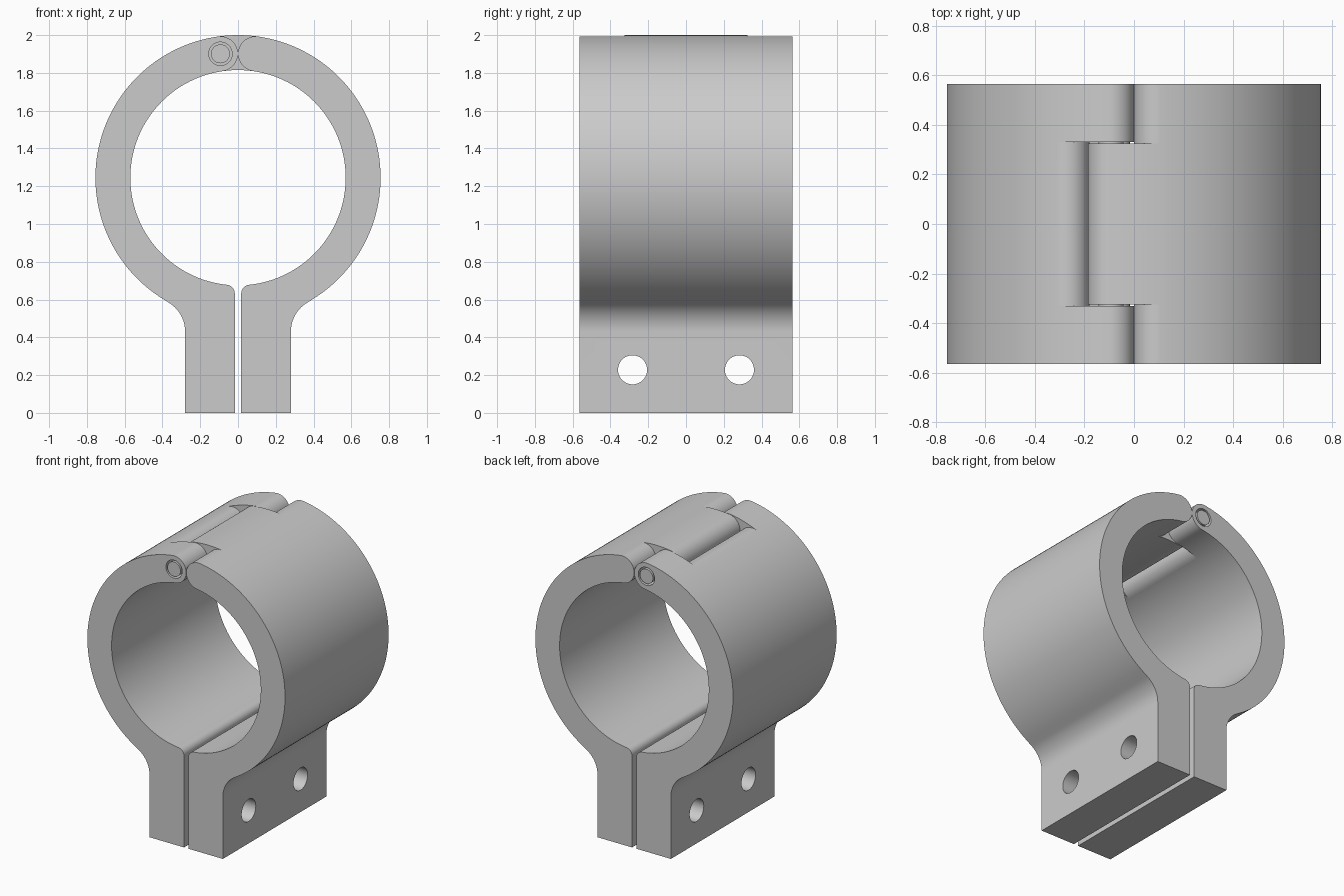
import bpy, bmesh
from math import sin, cos, radians, atan2, degrees

if "Cube" in bpy.data.objects:
    bpy.data.objects.remove(bpy.data.objects["Cube"])

CZ, R_OUT, R_IN, HALF_LEN = 1.245, 0.755, 0.57, 0.565
R_MID, R_CAP = (R_OUT + R_IN) / 2, (R_OUT - R_IN) / 2
STEP = 8.07                      # half the angle between neighbouring knuckles
LEG_IN, LEG_OUT = 0.017, 0.28

grey = bpy.data.materials.new("plain grey")
grey.use_nodes = True
grey.diffuse_color = (0.6, 0.6, 0.6, 1)
grey.node_tree.nodes["Principled BSDF"].inputs["Base Color"].default_value = (0.6, 0.6, 0.6, 1)


def arc(cx, cz, r, a0, a1, n):
    """Points on an arc, angles in degrees clockwise from straight up."""
    angles = [radians(a0 + (a1 - a0) * i / n) for i in range(n + 1)]
    return [(cx + r * sin(a), cz + r * cos(a)) for a in angles]


def polar(r, a):
    return arc(0, CZ, r, a, a, 1)[0]


def prism(name, points, y0, y1, side=1):
    """Extrude an x-z outline along y; side = -1 mirrors it."""
    bm = bmesh.new()
    face = bm.faces.new([bm.verts.new((side * x, y0, z)) for x, z in points])
    ext = bmesh.ops.extrude_face_region(bm, geom=[face])
    verts = [v for v in ext["geom"] if isinstance(v, bmesh.types.BMVert)]
    bmesh.ops.translate(bm, verts=verts, vec=(0, y1 - y0, 0))
    bmesh.ops.recalc_face_normals(bm, faces=bm.faces)
    mesh = bpy.data.meshes.new(name)
    bm.to_mesh(mesh)
    bm.free()
    mesh.materials.append(grey)
    obj = bpy.data.objects.new(name, mesh)
    bpy.context.collection.objects.link(obj)
    return obj


def combine(obj, tool, operation="DIFFERENCE"):
    """Apply a boolean and remove its tool."""
    mod = obj.modifiers.new("bool", "BOOLEAN")
    mod.object, mod.operation, mod.solver = tool, operation, "EXACT"
    bpy.context.view_layer.objects.active = obj
    bpy.ops.object.modifier_apply(modifier=mod.name)
    bpy.data.objects.remove(tool)


def clamp_outline(end):
    """Leg, fillets and half ring, finished with a round cap at angle end."""
    ox, oz, o_r = LEG_OUT + 0.18, 0.43, 0.18
    ix, iz, i_r = LEG_IN + 0.045, 0.633, 0.045
    oa = degrees(atan2(-ox, CZ - oz))
    ia = degrees(atan2(-ix, CZ - iz))
    pts = [(LEG_OUT, 0)] + arc(ox, oz, o_r, -90, oa, 12)
    pts += arc(0, CZ, R_OUT, 180 + oa, end, 72)[1:]
    pts += arc(*polar(R_MID, end), R_CAP, end, end - 180, 24)[1:]
    pts += arc(0, CZ, R_IN, end, 180 + ia, 72)[1:]
    pts += arc(ix, iz, i_r, ia, -90, 10)[1:]
    return pts + [(LEG_IN, 0)]


def gap_outline(end):
    """Space beyond a round-ended knuckle at angle end."""
    cap = arc(*polar(R_MID, end), R_CAP, end, end - 180, 24)
    return [polar(0.9, end)] + cap + [polar(0.4, end), polar(0.4, end - 45), polar(0.9, end - 45)]


def bolt_cutter(y):
    bpy.ops.mesh.primitive_cylinder_add(vertices=48, radius=0.077, depth=1,
                                        location=(0, y, 0.228), rotation=(0, radians(90), 0))
    return bpy.context.object


# Two clamp halves with interlocking hinge knuckles
left_half = prism("left_clamp_half", clamp_outline(-STEP), -HALF_LEN, HALF_LEN)
right_half = prism("right_clamp_half", clamp_outline(STEP), -HALF_LEN, HALF_LEN, -1)
for y0, y1 in ((-0.7, -0.325), (0.325, 0.7)):
    combine(left_half, prism("end_gap", gap_outline(STEP), y0, y1))
combine(right_half, prism("middle_gap", gap_outline(3 * STEP), -0.33, 0.33, -1))

# Hinge bore in the outer knuckles, and the pin held by the middle one
hinge = polar(R_MID, -STEP)
combine(right_half, prism("hinge_bore", arc(*hinge, 0.062, 0, 352.5, 47), -0.7, 0.7))
combine(left_half, prism("hinge_pin", arc(*hinge, 0.05, 0, 352.5, 47), -HALF_LEN, HALF_LEN), "UNION")

# Bolt holes through both legs
for half in (left_half, right_half):
    for y in (-0.283, 0.283):
        combine(half, bolt_cutter(y))
    bpy.ops.object.select_all(action="DESELECT")
    half.select_set(True)
    bpy.context.view_layer.objects.active = half
    bpy.ops.object.shade_smooth_by_angle(angle=radians(30))
